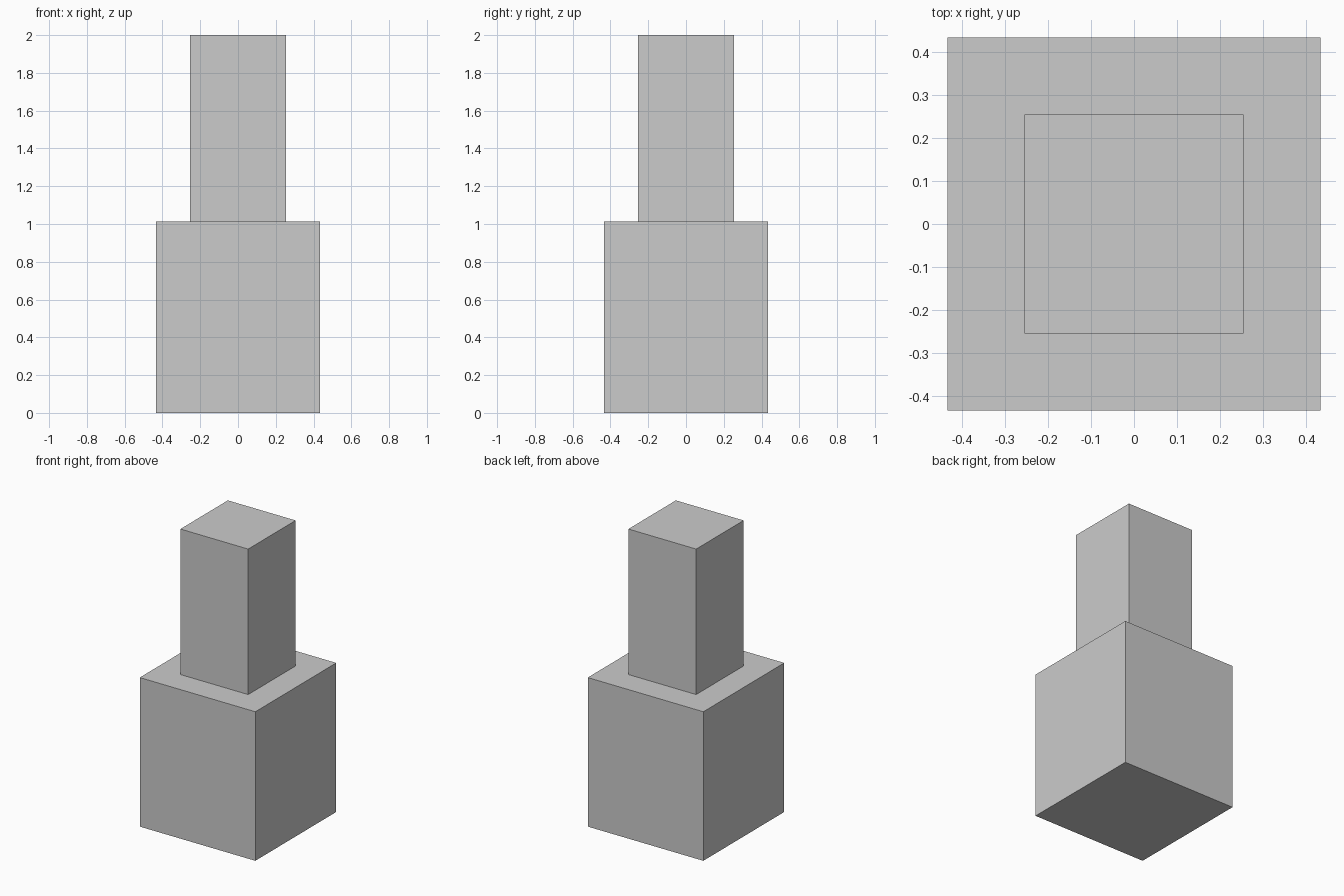
import bpy

if "Cube" in bpy.data.objects:
    bpy.data.objects.remove(bpy.data.objects["Cube"])


def block(name, width, z0, z1):
    """Square block centred on the z axis, from z0 up to z1."""
    bpy.ops.mesh.primitive_cube_add(size=1, location=(0, 0, (z0 + z1) / 2))
    ob = bpy.context.object
    ob.name = name
    ob.scale = (width, width, z1 - z0)
    bpy.ops.object.transform_apply(location=False, rotation=False, scale=True)
    return ob


# Wide lower block
block("base_block", 0.868, 0.0, 1.012)

# Narrow upper block standing on the base
block("upper_block", 0.509, 1.012, 2.0)
